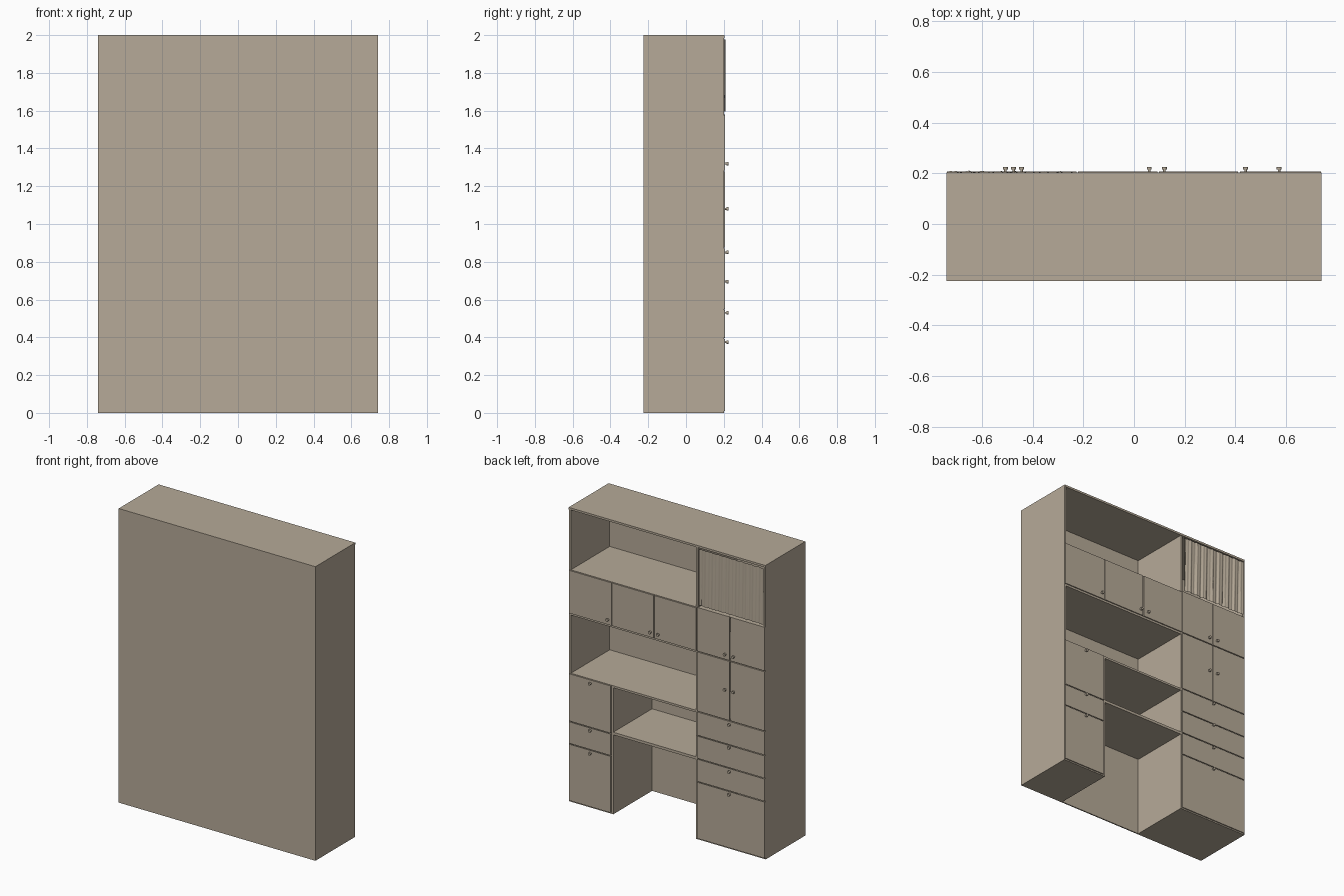
import bpy, bmesh, math

if "Cube" in bpy.data.objects:
    bpy.data.objects.remove(bpy.data.objects["Cube"])

def material(name, rgb):
    m = bpy.data.materials.new(name)
    m.diffuse_color = (*rgb, 1)
    m.use_nodes = True
    m.node_tree.nodes["Principled BSDF"].inputs["Base Color"].default_value = m.diffuse_color
    return m

WOOD = material("beige_wood", (0.468, 0.402, 0.314))

def finish(name, bm):
    me = bpy.data.meshes.new(name)
    bm.to_mesh(me)
    bm.free()
    me.materials.append(WOOD)
    ob = bpy.data.objects.new(name, me)
    bpy.context.collection.objects.link(ob)
    return ob

def box(name, x0, x1, y0, y1, z0, z1):
    bm = bmesh.new()
    bmesh.ops.create_cube(bm, size=1)
    for v in bm.verts:
        v.co = (x0 + (v.co.x + .5) * (x1 - x0),
                y0 + (v.co.y + .5) * (y1 - y0),
                z0 + (v.co.z + .5) * (z1 - z0))
    return finish(name, bm)

T = 0.014                      # board thickness
W, BACK, FRONT, FACE = 0.74, -0.225, 0.2, 0.207
TALL, LOW, MID = -0.224, 0.414, 0.095    # column boundaries in x
GAP = 0.003

# Carcass: back, sides, top, upright dividers
box("back_panel", -W, W, BACK, BACK + 0.008, 0, 2)
box("side_tall", -W, -W + T, BACK, FRONT, 0, 2)
box("side_low", W - T, W, BACK, FRONT, 0, 2)
box("top_board", -W, W, BACK, FRONT + 0.004, 2 - T, 2)
box("tall_divider", TALL - T / 2, TALL + T / 2, BACK, FRONT, 0, 2 - T)
box("low_divider", LOW - T / 2, LOW + T / 2, BACK, FRONT, 0, 0.874)

# Shelves and floors
for z in (1.577, 1.283, 0.874):
    box("shelf", -W + T, W - T, BACK, FRONT, z - T, z)
box("desk_top", TALL, LOW, BACK, FRONT, 0.54, 0.558)
box("tall_floor", -W, TALL + T / 2, BACK, FRONT, 0, T)
box("low_floor", LOW - T / 2, W, BACK, FRONT, 0, T)

def front(name, x0, x1, z0, z1):
    box(name, x0 + GAP, x1 - GAP, FRONT, FACE, z0 + GAP, z1 - GAP)

def knob(x, z):
    bm = bmesh.new()
    for r, y0, y1 in ((0.005, FACE - 0.002, 0.216), (0.0095, 0.214, 0.225)):
        res = bmesh.ops.create_cone(bm, cap_ends=True, segments=12,
                                    radius1=r, radius2=r, depth=y1 - y0)
        for v in res["verts"]:
            a, b, c = v.co
            v.co = (x + a, (y0 + y1) / 2 + c, z + b)
    bmesh.ops.recalc_face_normals(bm, faces=bm.faces)
    finish("knob", bm)

# Upper doors over the open shelves
for x0, x1, k in ((LOW, W, 0.44), (MID, LOW, 0.12), (TALL, MID, 0.06)):
    front("upper_door", x0, x1, 1.28, 1.577)
    knob(k, 1.32)

# Tall column: two pairs of doors, then drawers
CX = -0.475
for z0, z1, k in ((1.28, 1.583, 1.32), (0.872, 1.28, 1.08)):
    front("tall_door", -W, CX, z0, z1)
    front("tall_door", CX, TALL, z0, z1)
    for s in (-1, 1):
        knob(CX + s * 0.032, k)
for z0, z1, k in ((0.708, 0.872, 0.85), (0.551, 0.708, 0.695),
                  (0.394, 0.551, 0.53), (0.006, 0.394, 0.375)):
    front("tall_drawer", -W, TALL, z0, z1)
    knob(CX, k)

# Low column drawers
for z0, z1, k in ((0.547, 0.874, 0.85), (0.395, 0.547, 0.53), (0.006, 0.395, 0.375)):
    front("low_drawer", LOW + 0.005, W, z0, z1)
    knob(0.572, k)

# Folded curtain closing the top of the tall column
bm = bmesh.new()
NX, NZ = 120, 8
rows = []
for j in range(NZ + 1):
    t = j / NZ
    row = []
    for i in range(NX + 1):
        u = i / NX
        x = -0.728 + 0.486 * u
        ph = u * 2 * math.pi
        amp = 0.0045 - 0.0015 * t
        y = 0.206 - 0.003 * u + amp * (0.7 * math.sin(ph * 8 + 0.8 * t)
                                       + 0.4 * math.sin(ph * 19 + 1.5 * t + 1))
        row.append(bm.verts.new((x, y, 1.595 + 0.383 * t)))
    rows.append(row)
for a, b in zip(rows, rows[1:]):
    for i in range(NX):
        bm.faces.new((a[i + 1], a[i], b[i], b[i + 1]))
finish("curtain", bm)
